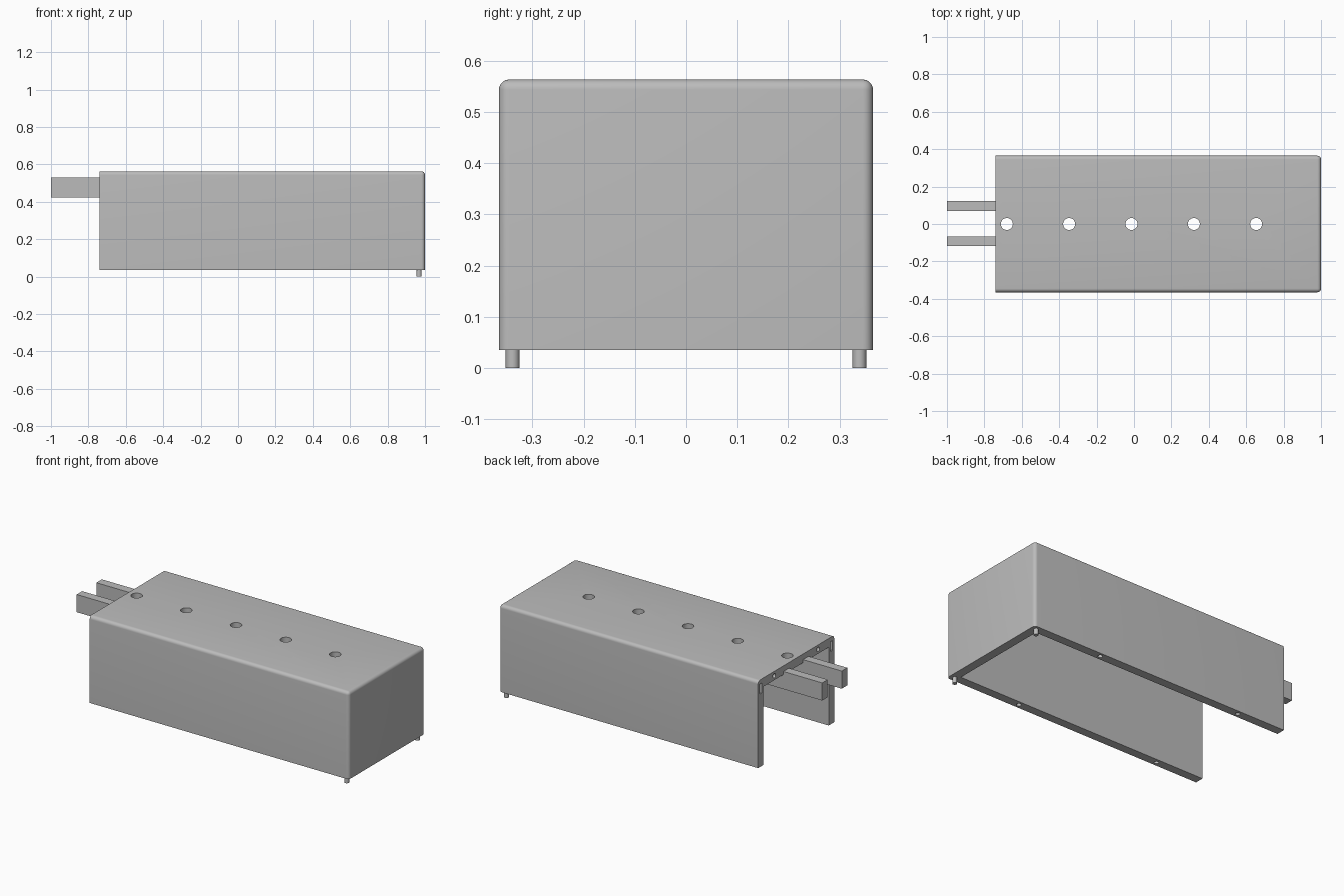
import bpy, bmesh
from mathutils import Matrix, Vector

default = bpy.data.objects.get("Cube")
if default:
    bpy.data.objects.remove(default, do_unlink=True)

# Main dimensions
X0, X1, Y = -0.74, 1.0, 0.365
Z0, Z1 = 0.035, 0.563
WALL = 0.053
PIN = 0.0133
PIN_Y = Y - WALL / 2

grey = bpy.data.materials.new("plain_grey")
grey.use_nodes = True
grey.diffuse_color = (0.5, 0.5, 0.5, 1)
grey.node_tree.nodes["Principled BSDF"].inputs["Base Color"].default_value = (0.5, 0.5, 0.5, 1)


def add_box(bm, lo, hi):
    lo, hi = Vector(lo), Vector(hi)
    matrix = Matrix.Translation((lo + hi) / 2) @ Matrix.Diagonal((*(hi - lo), 1))
    bmesh.ops.create_cube(bm, size=1, matrix=matrix)


def add_rod(bm, centre, radius, length, axis="Z", sides=32):
    turn = Matrix.Rotation(1.5707963, 4, "Y") if axis == "X" else Matrix()
    bmesh.ops.create_cone(bm, cap_ends=True, segments=sides, radius1=radius, radius2=radius,
                          depth=length, matrix=Matrix.Translation(centre) @ turn)


def make_object(name, bm):
    mesh = bpy.data.meshes.new(name)
    bm.to_mesh(mesh)
    bm.free()
    mesh.materials.append(grey)
    obj = bpy.data.objects.new(name, mesh)
    bpy.context.collection.objects.link(obj)
    return obj


def smooth(obj):
    bpy.ops.object.select_all(action="DESELECT")
    obj.select_set(True)
    bpy.context.view_layer.objects.active = obj
    bpy.ops.object.shade_smooth_by_angle(angle=0.6)


def cut(obj, bm):
    cutter = make_object("cutter", bm)
    cutter.hide_render = True
    mod = obj.modifiers.new("cut", "BOOLEAN")
    mod.operation = "DIFFERENCE"
    mod.solver = "EXACT"
    mod.object = cutter
    bpy.context.view_layer.objects.active = obj
    bpy.ops.object.modifier_apply(modifier=mod.name)
    bpy.data.objects.remove(cutter, do_unlink=True)


# Housing block, rounded on the top long edges and around the closed end
bm = bmesh.new()
add_box(bm, (X0, -Y, Z0), (X1, Y, Z1))


def is_rounded(edge):
    a, b = (v.co for v in edge.verts)
    mid = (a + b) / 2
    on_open_end = abs(mid.x - X0) < 1e-4
    on_bottom = abs(mid.z - Z0) < 1e-4
    return not on_open_end and not on_bottom


bmesh.ops.bevel(bm, geom=[e for e in bm.edges if is_rounded(e)], offset=0.02,
                segments=6, profile=0.5, affect="EDGES")
housing = make_object("housing", bm)

# Hollow interior, open below and at one end
bm = bmesh.new()
add_box(bm, (X0 - 0.1, -Y + WALL, -0.1), (X1 - WALL, Y - WALL, Z1 - WALL))
cut(housing, bm)

# Row of holes through the roof
bm = bmesh.new()
for i in range(5):
    add_rod(bm, (-0.68 + i / 3, 0, Z1), 0.032, 0.3)
cut(housing, bm)

# Pin holes in the wall bottoms, the roof end and the end corners
bm = bmesh.new()
for side in (-1, 1):
    for x in (0.52, -0.44):
        add_rod(bm, (x, side * PIN_Y, Z0), PIN, 0.07)
    add_rod(bm, (X0, side * 0.21, Z1 - WALL / 2), PIN, 0.07, "X")
    add_rod(bm, (X0, side * PIN_Y, 0.507), PIN * 0.8, 0.06)
cut(housing, bm)
smooth(housing)

# Two pegs under the closed end and two rails reaching out of the open end
for side, label in ((1, "back"), (-1, "front")):
    bm = bmesh.new()
    add_rod(bm, (X1 - 0.032, side * PIN_Y, 0.035), PIN, 0.07)
    smooth(make_object(label + "_peg", bm))

    bm = bmesh.new()
    y = side * 0.094 + 0.002
    add_box(bm, (-1.0, y - 0.0265, 0.422), (-0.48, y + 0.0265, 0.529))
    make_object(label + "_rail", bm)
